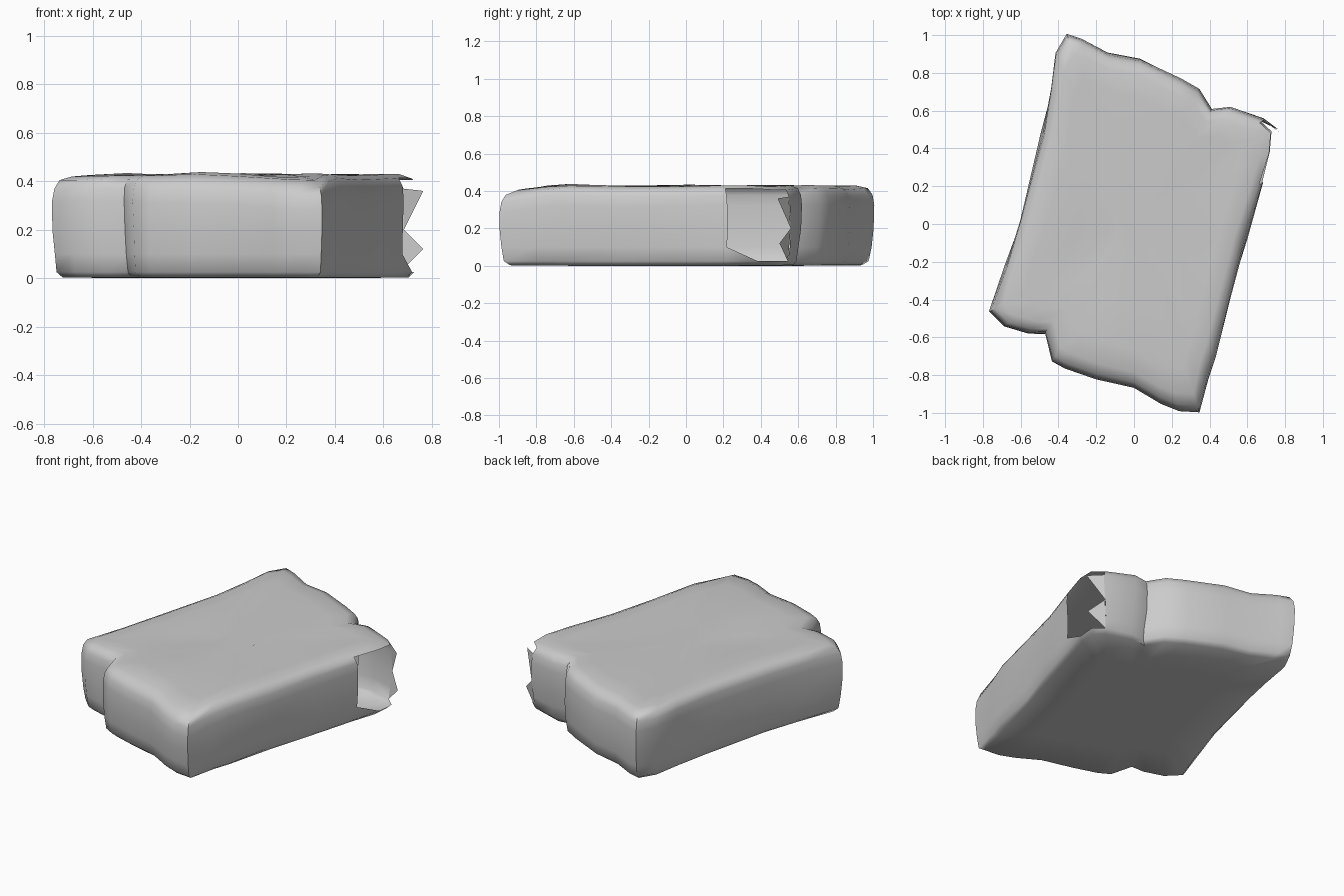
import bpy, bmesh, math
from mathutils import Vector, noise

cube = bpy.data.objects.get("Cube")
if cube:
    bpy.data.objects.remove(cube)

# Single weathered grey material
grey = bpy.data.materials.new("weathered grey")
grey.use_nodes = True
colour = (0.6, 0.6, 0.6, 1)
grey.diffuse_color = colour
grey.node_tree.nodes["Principled BSDF"].inputs["Base Color"].default_value = colour

# Plan outline, counter-clockwise from the front corner; two corners are notched
outline = [
    (.35, -1), (.39, -.82), (.43, -.7), (.51, -.38), (.6, -.08), (.685, .22),
    (.74, .39), (.75, .5), (.69, .555), (.52, .61), (.42, .6), (.35, .71),
    (.25, .77), (.03, .87), (-.14, .91), (-.28, .98), (-.35, 1), (-.41, .9),
    (-.44, .72), (-.49, .48), (-.6, .02), (-.68, -.22), (-.77, -.46), (-.69, -.54),
    (-.56, -.58), (-.47, -.58), (-.43, -.73), (-.36, -.77), (-.2, -.82),
    (0, -.87), (.14, -.95), (.24, -.99)]
TORN = range(5, 8)              # outline spans removed by the tear
# Height and plan scale of each ring, from the underside to the top
rings = [(0, .6), (.003, .94), (.025, .975), (.1, .99), (.2, 1), (.32, 1),
         (.375, .99), (.41, .965), (.427, .9), (.43, .76), (.425, .5), (.425, .2)]
FIRST_TORN, LAST_TORN = 2, 7    # ring rows bounding the tear


def crumple(p, z):
    """Uneven upper surface and slightly dented walls."""
    v = Vector((p[0], p[1], z))
    if z > .02:
        push = .014 * noise.noise(v * 4)
        v.x += push * (abs(v.x) > .3)
        v.y -= push
    if z > .3:
        v.z += .013 * noise.noise(Vector((v.x, v.y, 0)) * 3.5)
        front = max(0, -v.y - .72)
        v.z -= front * .12
        # Pressed crease by the front corner
        d = (v.xy - Vector((.2, -.66))).length
        v.z -= .02 * math.exp(-(d / .1) ** 2)
    return v


bm = bmesh.new()
layers = []
for z, scale in rings:
    layers.append([bm.verts.new(crumple((x * scale, y * scale), z)) for x, y in outline])

# Walls, rounded edges and top, leaving out the torn corner
count = len(outline)
for row, (low, high) in enumerate(zip(layers, layers[1:])):
    for i in range(count):
        if i in TORN and FIRST_TORN <= row < LAST_TORN:
            continue
        j = (i + 1) % count
        bm.faces.new((low[i], low[j], high[j], high[i]))
bm.faces.new(layers[0][::-1])
bm.faces.new(layers[-1])

# Ragged teeth on the back side of the tear
end = TORN[-1] + 1
for row, tip in ((5, (.765, .49, .36)), (3, (.765, .5, .12))):
    bm.faces.new((layers[row - 1][end], bm.verts.new(tip), layers[row + 1][end]))

# Remaining scrap at the lower front of the tear
start = TORN[0]
bm.faces.new((layers[2][start], layers[2][start + 1], layers[3][start]))

mesh = bpy.data.meshes.new("torn_block")
bm.to_mesh(mesh)
bm.free()
mesh.materials.append(grey)
block = bpy.data.objects.new("torn_block", mesh)
bpy.context.collection.objects.link(block)
bpy.context.view_layer.objects.active = block
block.select_set(True)
bpy.ops.object.shade_smooth_by_angle(angle=math.radians(50))
